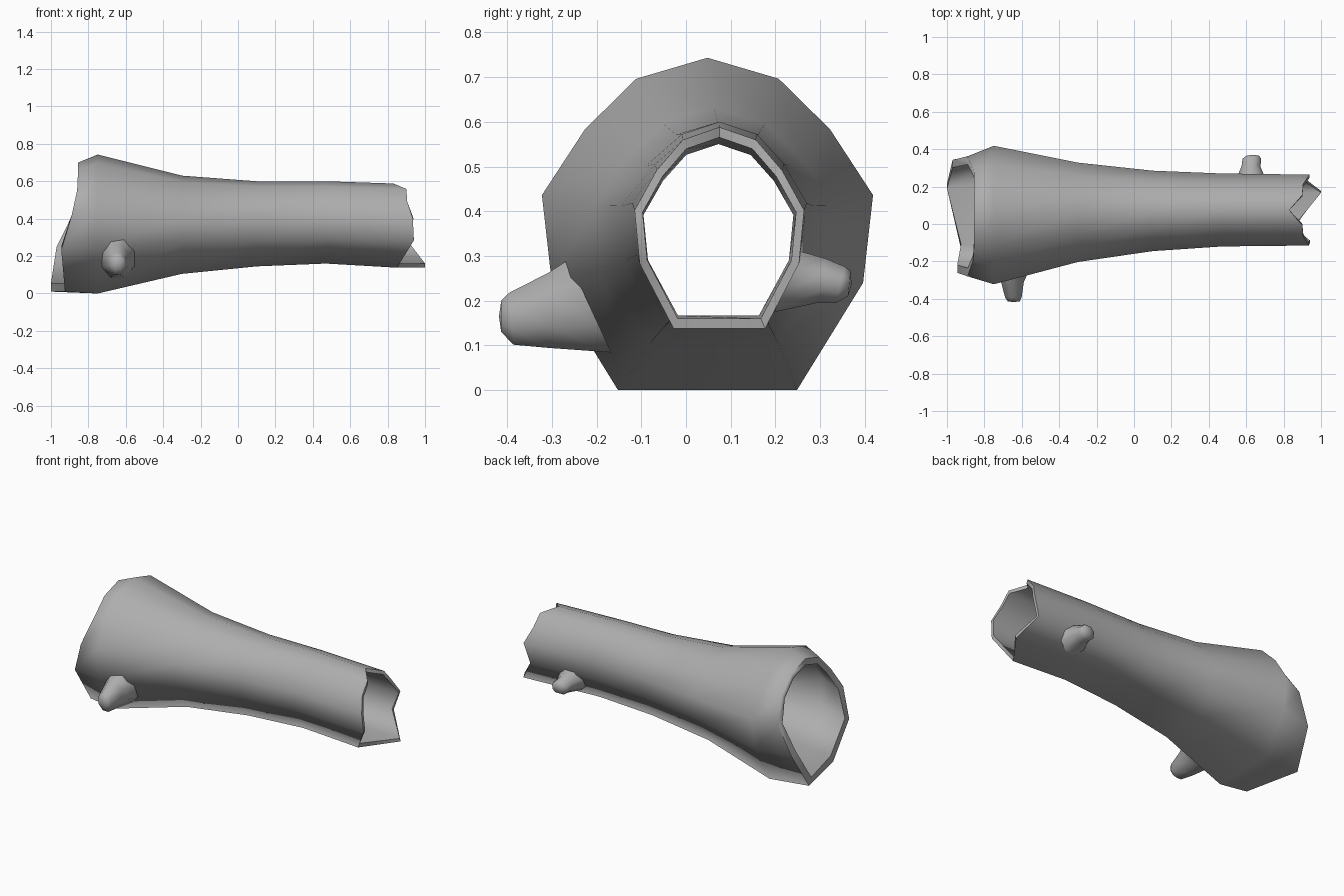
import bpy, bmesh, math

if "Cube" in bpy.data.objects:
    bpy.data.objects.remove(bpy.data.objects["Cube"])

# Unit cross-section of the log (y in -1..1, z in 0..1), starting at the top
half = [(0, 1), (.43, .937), (.74, .785), (1, .587), (.94, .323), (.54, 0)]
PROFILE = half + [(-y, z) for y, z in reversed(half[1:])]
N = len(PROFILE)

# Broken ends: x of every rim point
LEFT_RIM = [-.855, -.855, -.855, -.89, -.97, -1, -.925, -.945, -.89, -.86, -.855]
RIGHT_RIM = [.83, .9, .905, .938, .90, 1, .85, .94, .935, .905, .9]

# Stations along the log: x (or rim list), y min, y max, z min, z max
OUTER = [
    (LEFT_RIM, -.28, .362, .01, .70),
    (-.75, -.322, .418, 0, .743),
    (-.30, -.203, .328, .105, .63),
    (.10, -.145, .285, .145, .60),
    (.47, -.12, .27, .16, .60),
    (RIGHT_RIM, -.115, .264, .138, .588),
]
INNER = [
    (LEFT_RIM, -.235, .318, .055, .66),
    (-.75, -.275, .37, .05, .695),
    (-.30, -.165, .29, .125, .59),
    (.10, -.115, .255, .16, .56),
    (.47, -.095, .24, .167, .55),
    (RIGHT_RIM, -.097, .246, .16, .565),
]

# Dull grey wood
WOOD = bpy.data.materials.new("grey_wood")
WOOD.diffuse_color = (.42, .42, .42, 1)
WOOD.use_nodes = True
WOOD.node_tree.nodes["Principled BSDF"].inputs["Base Color"].default_value = WOOD.diffuse_color


def finish(name, bm, angle):
    bmesh.ops.recalc_face_normals(bm, faces=bm.faces)
    me = bpy.data.meshes.new(name)
    bm.to_mesh(me)
    bm.free()
    me.materials.append(WOOD)
    ob = bpy.data.objects.new(name, me)
    bpy.context.collection.objects.link(ob)
    bpy.ops.object.select_all(action='DESELECT')
    ob.select_set(True)
    bpy.context.view_layer.objects.active = ob
    bpy.ops.object.shade_smooth_by_angle(angle=math.radians(angle))
    return ob


def bridge(bm, a, b):
    n = len(a)
    for i in range(n):
        j = (i + 1) % n
        bm.faces.new((a[i], a[j], b[j], b[i]))


def log_ring(bm, station):
    xs, y0, y1, z0, z1 = station
    xs = xs if isinstance(xs, list) else [xs] * N
    return [bm.verts.new((x, (y0 + y1) / 2 + y * (y1 - y0) / 2, z0 + z * (z1 - z0)))
            for x, (y, z) in zip(xs, PROFILE)]


# Hollow log: outer skin and inner skin joined at the jagged rims
bm = bmesh.new()
loops = [log_ring(bm, s) for s in OUTER + INNER[::-1]]
for a, b in zip(loops, loops[1:] + loops[:1]):
    bridge(bm, a, b)
log = finish("hollow_log", bm, 65)
mod = log.modifiers.new("weighted_normals", 'WEIGHTED_NORMAL')
mod.keep_sharp = True
mod.weight = 75


# Branch stubs: rings of (y, centre x, centre z, radius x, radius z, tilt of y with height)
def stub(name, rings, tip, sides=8):
    bm = bmesh.new()
    loops = []
    for y, cx, cz, rx, rz, tilt in rings:
        loops.append([bm.verts.new((cx + rx * math.cos(t), y + tilt * math.sin(t),
                                    cz + rz * math.sin(t)))
                      for t in [2 * math.pi * (i + .5) / sides for i in range(sides)]])
    for a, b in zip(loops, loops[1:]):
        bridge(bm, a, b)
    end = bm.verts.new(tip)
    for i in range(sides):
        bm.faces.new((loops[-1][i], loops[-1][(i + 1) % sides], end))
    finish(name, bm, 85)


stub("front_branch_stub", [
    (-.215, -.645, .188, .098, .112, -.052),
    (-.31, -.65, .178, .066, .09, 0),
    (-.39, -.645, .160, .048, .063, -.005),
    (-.413, -.643, .165, .035, .038, 0)], (-.643, -.418, .165))
stub("back_branch_stub", [
    (.225, .625, .243, .088, .074, .03),
    (.305, .625, .245, .054, .053, .008),
    (.345, .63, .236, .054, .044, .01),
    (.365, .635, .238, .036, .03, .003)], (.635, .37, .238))
